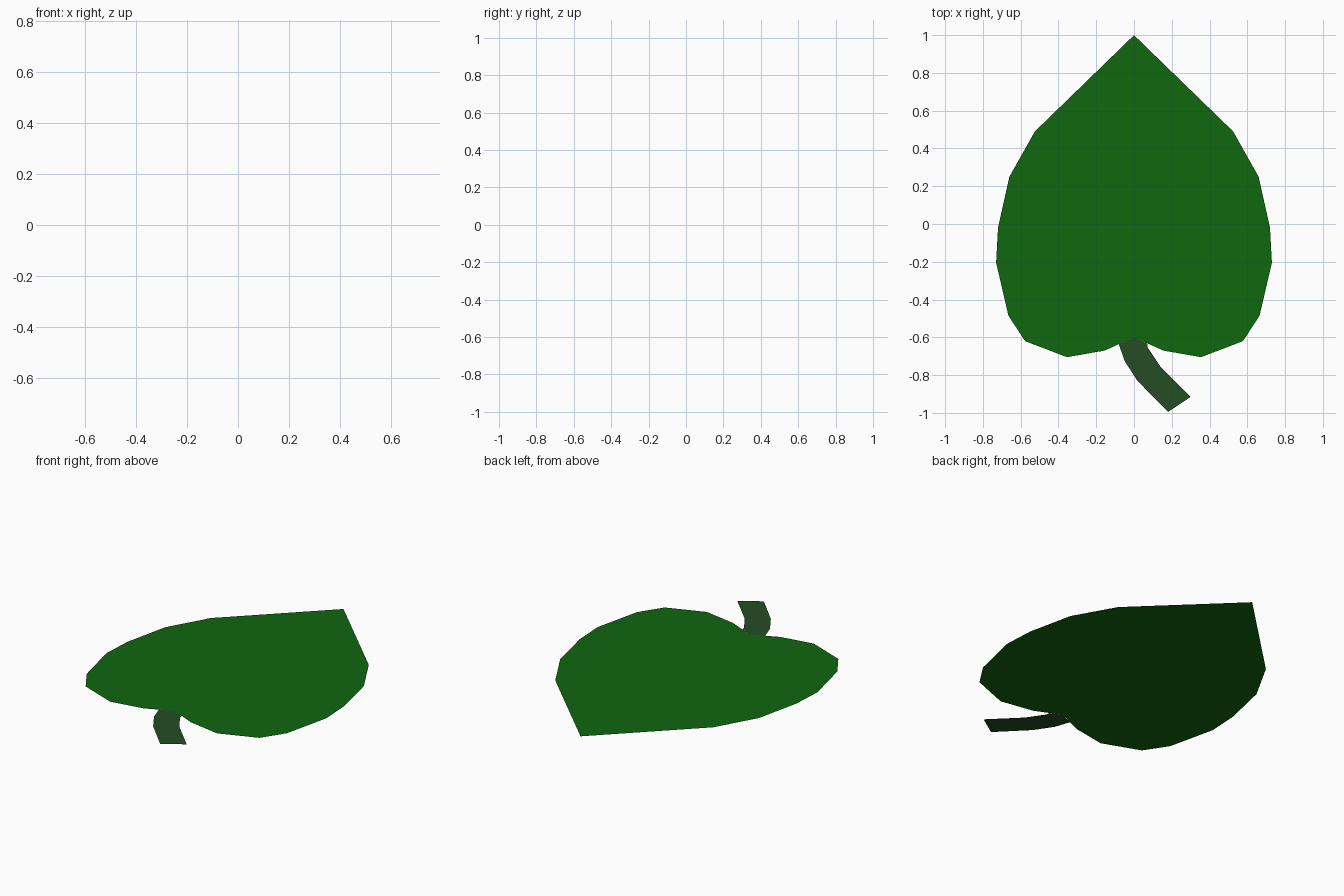
import bpy

if "Cube" in bpy.data.objects:
    bpy.data.objects.remove(bpy.data.objects["Cube"])


def flat_part(name, points, faces, colour):
    """Flat paper-thin part lying on z = 0, facing up."""
    mesh = bpy.data.meshes.new(name)
    mesh.from_pydata([(x, y, 0) for x, y in points], [], faces)
    mesh.update()
    if mesh.polygons[0].normal.z < 0:
        mesh.flip_normals()
    mat = bpy.data.materials.new(name + "_green")
    mat.diffuse_color = (*colour, 1)
    mat.use_nodes = True
    mat.node_tree.nodes["Principled BSDF"].inputs["Base Color"].default_value = mat.diffuse_color
    mesh.materials.append(mat)
    obj = bpy.data.objects.new(name, mesh)
    bpy.context.collection.objects.link(obj)
    return obj


# Leaf blade: right half outline from tip to notch, mirrored to the left
half = [(0, 1), (0.525, 0.49), (0.66, 0.25), (0.72, -0.02), (0.73, -0.205),
        (0.665, -0.485), (0.577, -0.62), (0.355, -0.705), (0.155, -0.67), (0, -0.6)]
blade = flat_part("leaf_blade", half, [list(range(len(half)))], (0.005, 0.135, 0.005))
mirror = blade.modifiers.new("mirror", "MIRROR")
mirror.use_axis[0] = True

# Stem: curved strip from the notch, left and right edges paired
left = [(-0.08, -0.637), (-0.05, -0.725), (0.018, -0.83), (0.18, -0.995)]
right = [(0.07, -0.633), (0.073, -0.655), (0.14, -0.755), (0.30, -0.915)]
n = len(left)
faces = [(i, i + 1, n + i + 1, n + i) for i in range(n - 1)]
faces.append((0, n, 2 * n))  # point that fits the notch
flat_part("stem", left + right + [(0, -0.6)], faces, (0.018, 0.072, 0.018))
